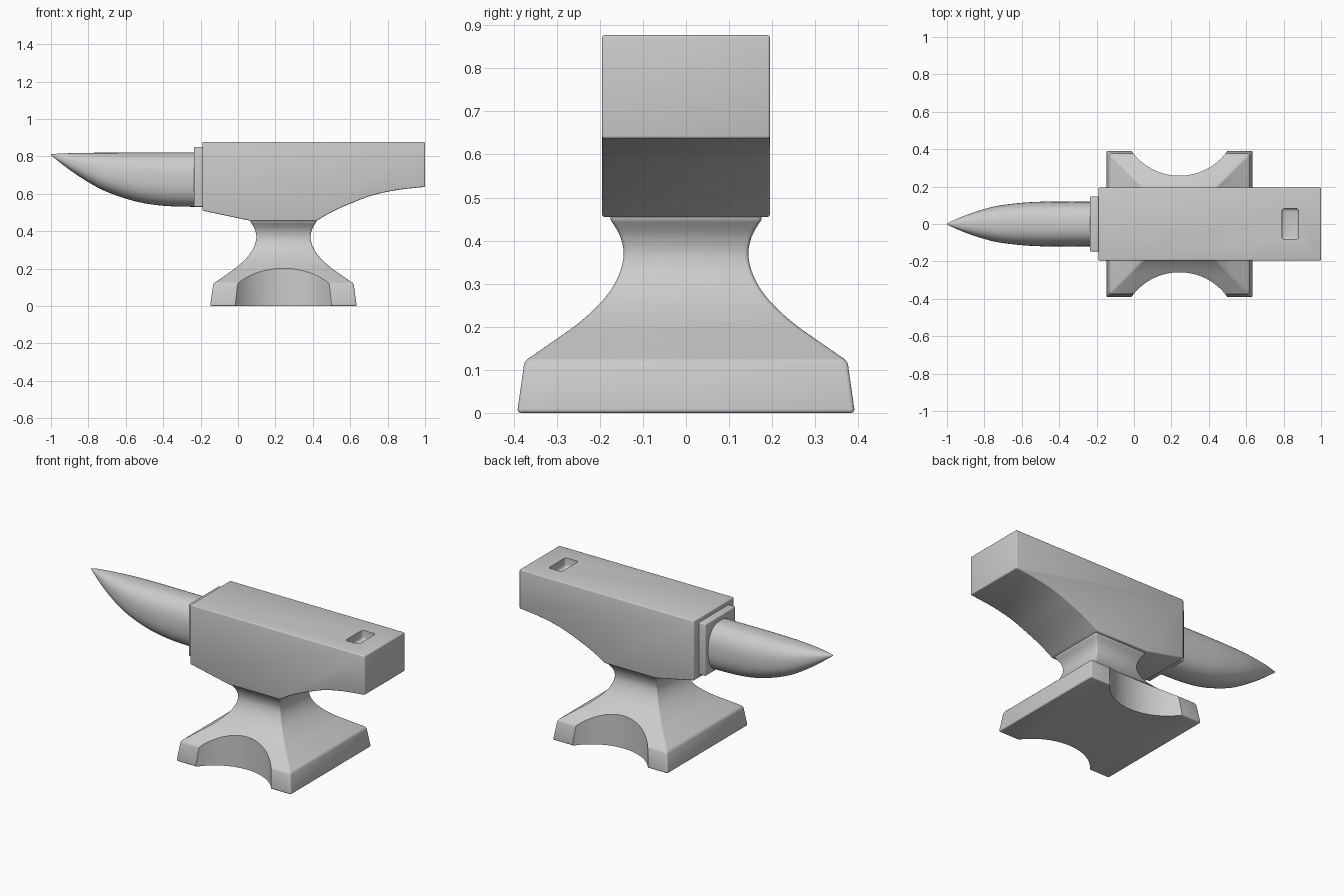
import bpy, bmesh, math

if "Cube" in bpy.data.objects:
    bpy.data.objects.remove(bpy.data.objects["Cube"])


def spline(pts, n=6):
    """Smooth Catmull-Rom sampling through points of any dimension."""
    p = [pts[0]] + list(pts) + [pts[-1]]
    out = []
    for i in range(1, len(p) - 2):
        for k in range(n):
            t = k / n
            out.append(tuple(
                0.5 * (2 * b + (c - a) * t + (2 * a - 5 * b + 4 * c - d) * t * t
                       + (3 * b - a - 3 * c + d) * t ** 3)
                for a, b, c, d in zip(p[i - 1], p[i], p[i + 1], p[i + 2])))
    return out + [tuple(pts[-1])]


def loft(name, rings):
    """Skin a list of equal-length closed rings and cap both ends."""
    bm = bmesh.new()
    vs = [[bm.verts.new(c) for c in r] for r in rings]
    n = len(vs[0])
    for a, b in zip(vs, vs[1:]):
        for i in range(n):
            j = (i + 1) % n
            bm.faces.new((a[i], a[j], b[j], b[i]))
    bm.faces.new(vs[0][::-1])
    bm.faces.new(vs[-1])
    bmesh.ops.recalc_face_normals(bm, faces=bm.faces)
    me = bpy.data.meshes.new(name)
    bm.to_mesh(me)
    bm.free()
    ob = bpy.data.objects.new(name, me)
    bpy.context.collection.objects.link(ob)
    return ob


def box_ring(x0, x1, hy, z):
    return [(x0, -hy, z), (x1, -hy, z), (x1, hy, z), (x0, hy, z)]


def bevel(ob, width, angle=35, segments=3):
    m = ob.modifiers.new("bevel", 'BEVEL')
    m.width, m.segments = width, segments
    m.limit_method, m.angle_limit = 'ANGLE', math.radians(angle)


def cut(ob, cutter):
    m = ob.modifiers.new("cut", 'BOOLEAN')
    m.operation, m.solver, m.object = 'DIFFERENCE', 'EXACT', cutter
    cutter.hide_render = True


def finish(ob, angle=35):
    bpy.ops.object.select_all(action='DESELECT')
    ob.select_set(True)
    bpy.context.view_layer.objects.active = ob
    bpy.ops.object.convert(target='MESH')
    bpy.ops.object.shade_smooth_by_angle(angle=math.radians(angle))


cutters = []

# Body: side profile with curved heel underside, extruded across y
heel = spline([(0.42, 0.455), (0.5, 0.502), (0.6, 0.547), (0.72, 0.592),
               (0.85, 0.62), (1.0, 0.637)])
profile = [(-0.19, 0.877), (-0.19, 0.51), (0.07, 0.455)] + heel + [(1.0, 0.877)]
body = loft("body", [[(x, y, z) for x, z in profile] for y in (-0.195, 0.195)])
bevel(body, 0.006)

# Square tool hole in the heel
hole = loft("hole_cutter", [box_ring(0.79, 0.88, 0.083, z) for z in (0.82, 1.0)])
bevel(hole, 0.015)
cut(body, hole)
cutters.append(hole)

# Base: square rings following the waist and flare
CX = 0.243
flare = [(0.392, 0.0), (0.375, 0.12)] + spline(
    [(0.375, 0.12), (0.31, 0.165), (0.245, 0.212), (0.19, 0.265), (0.158, 0.315),
     (0.145, 0.365), (0.153, 0.41), (0.175, 0.448)])[1:] + [(0.178, 0.47)]
base = loft("base", [box_ring(CX - h, CX + h, h, z) for h, z in flare])
bevel(base, 0.01, 40)

# Round scoops between the feet, front and back
for side in (-1, 1):
    bpy.ops.mesh.primitive_cylinder_add(vertices=96, radius=0.315, depth=1.0,
                                        location=(CX, side * 0.573, 0.2))
    scoop = bpy.context.object
    scoop.name = "scoop_cutter"
    cut(base, scoop)
    cutters.append(scoop)

# Collar between body and horn
collar = loft("collar", [box_ring(-0.235, -0.18, 0.147, z) for z in (0.53, 0.85)])
bevel(collar, 0.006)

# Horn: x, top z, bottom z, half width
stations = spline([(-0.22, 0.82, 0.53, 0.12), (-0.4, 0.82, 0.536, 0.12),
                   (-0.55, 0.82, 0.56, 0.117), (-0.7, 0.82, 0.61, 0.102),
                   (-0.8, 0.819, 0.662, 0.08), (-0.9, 0.817, 0.728, 0.047),
                   (-0.97, 0.814, 0.782, 0.017), (-1.0, 0.81, 0.805, 0.003)])
E = 2 / 2.4
rings = []
for x, top, bot, hy in stations:
    ring = []
    for k in range(48):
        c, s = math.cos(k * math.tau / 48), math.sin(k * math.tau / 48)
        ring.append((x, hy * math.copysign(abs(c) ** E, c),
                     (top + bot) / 2 + (top - bot) / 2 * math.copysign(abs(s) ** E, s)))
    rings.append(ring)
horn = loft("horn", rings)

for part in (body, base, collar, horn):
    finish(part)
for c in cutters:
    bpy.data.objects.remove(c, do_unlink=True)
